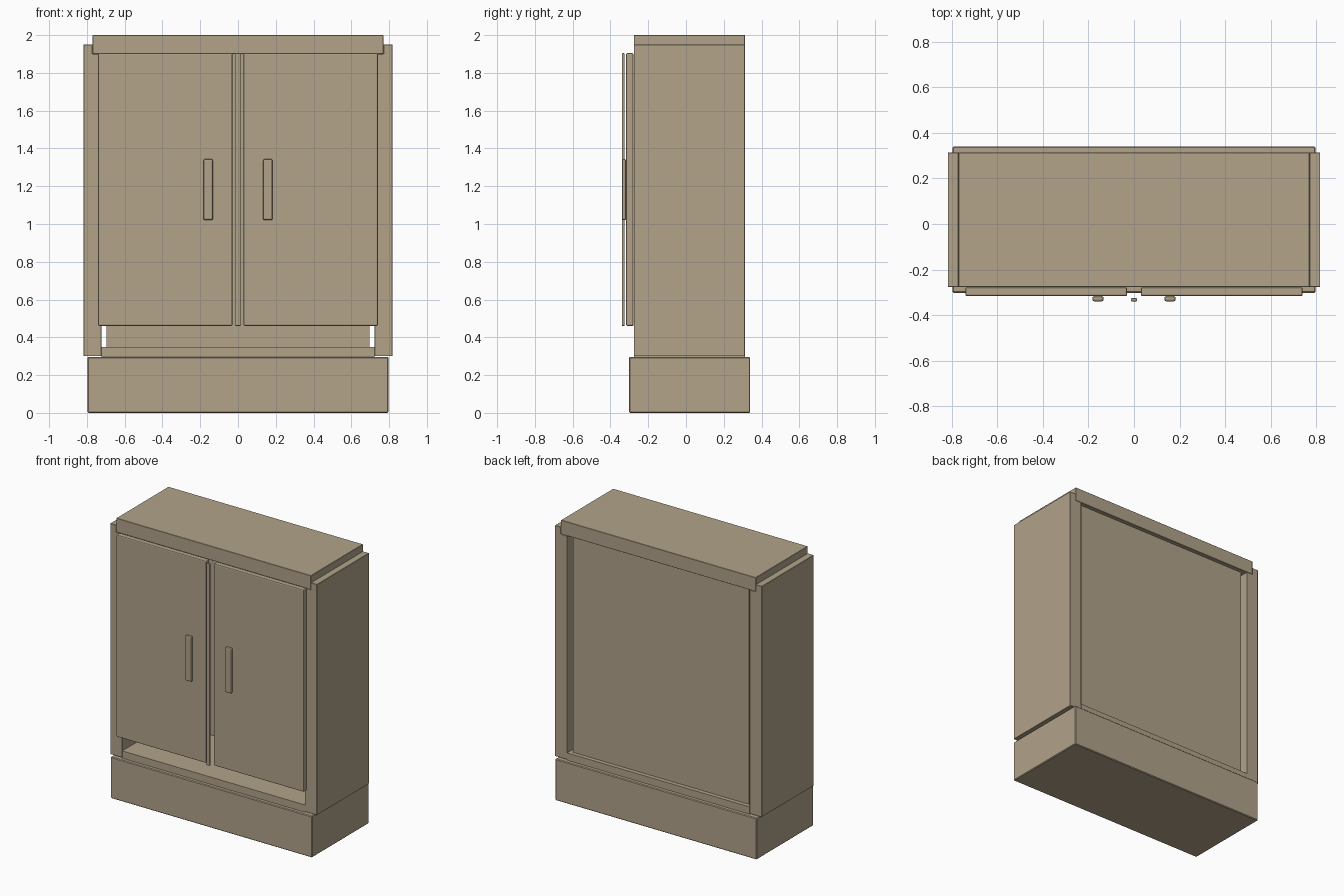
import bpy, bmesh

if "Cube" in bpy.data.objects:
    bpy.data.objects.remove(bpy.data.objects["Cube"], do_unlink=True)

COLOUR = (0.445, 0.366, 0.255, 1)
wood = bpy.data.materials.new("warm beige wood")
wood.use_nodes = True
wood.diffuse_color = COLOUR
bsdf = wood.node_tree.nodes["Principled BSDF"]
bsdf.inputs["Base Color"].default_value = COLOUR
bsdf.inputs["Roughness"].default_value = 0.7


def prism(name, outline, y0, y1, bevel=0.003, segments=1):
    """Extrude an x-z outline from y0 to y1 and soften its edges."""
    bm = bmesh.new()
    face = bm.faces.new([bm.verts.new((x, y0, z)) for x, z in outline])
    new = bmesh.ops.extrude_face_region(bm, geom=[face])["geom"]
    moved = [v for v in new if isinstance(v, bmesh.types.BMVert)]
    bmesh.ops.translate(bm, verts=moved, vec=(0, y1 - y0, 0))
    bmesh.ops.recalc_face_normals(bm, faces=bm.faces)
    if bevel:
        bmesh.ops.bevel(bm, geom=list(bm.edges), offset=bevel,
                        segments=segments, affect='EDGES', profile=0.5)
    mesh = bpy.data.meshes.new(name)
    bm.to_mesh(mesh)
    bm.free()
    mesh.materials.append(wood)
    obj = bpy.data.objects.new(name, mesh)
    bpy.context.collection.objects.link(obj)
    return obj


def board(name, x0, x1, y0, y1, z0, z1, **kw):
    return prism(name, [(x0, z0), (x1, z0), (x1, z1), (x0, z1)], y0, y1, **kw)


FRONT, BACK = -0.276, 0.313        # carcass depth
INNER, LIP, OUTER = 0.722, 0.77, 0.818
FLOOR, SHOULDER = 0.30, 1.95

# Plinth and carcass boards
board("plinth", -0.797, 0.797, -0.302, 0.34, 0, 0.296, bevel=0.005)
board("bottom_board", -INNER, INNER, FRONT, BACK, 0.295, 0.348, bevel=0)
board("top_board", -LIP, LIP, FRONT, BACK, 1.90, 2.0, bevel=0.002)
board("back_panel", -0.697, 0.697, 0.255, 0.283, 0.348, 1.90, bevel=0)

# Mirrored parts: rabbeted sides, doors and pulls
side_outline = [(INNER, FLOOR), (OUTER, FLOOR), (OUTER, SHOULDER),
                (LIP, SHOULDER), (LIP, 1.90), (INNER, 1.90)]
for label, s in (("left", 1), ("right", -1)):
    prism(f"{label}_side", [(s * x, z) for x, z in side_outline],
          FRONT, BACK, bevel=0.002)
    board(f"{label}_door", s * 0.03, s * 0.741, -0.317, -0.278, 0.46, 1.905,
          bevel=0.007, segments=2)
    board(f"{label}_handle", s * 0.133, s * 0.183, -0.34, -0.317, 1.02, 1.344,
          bevel=0.009, segments=2)

# Thin cover strip in front of the door joint
board("centre_strip", -0.014, 0.014, -0.34, -0.325, 0.46, 1.905,
      bevel=0.005, segments=2)
